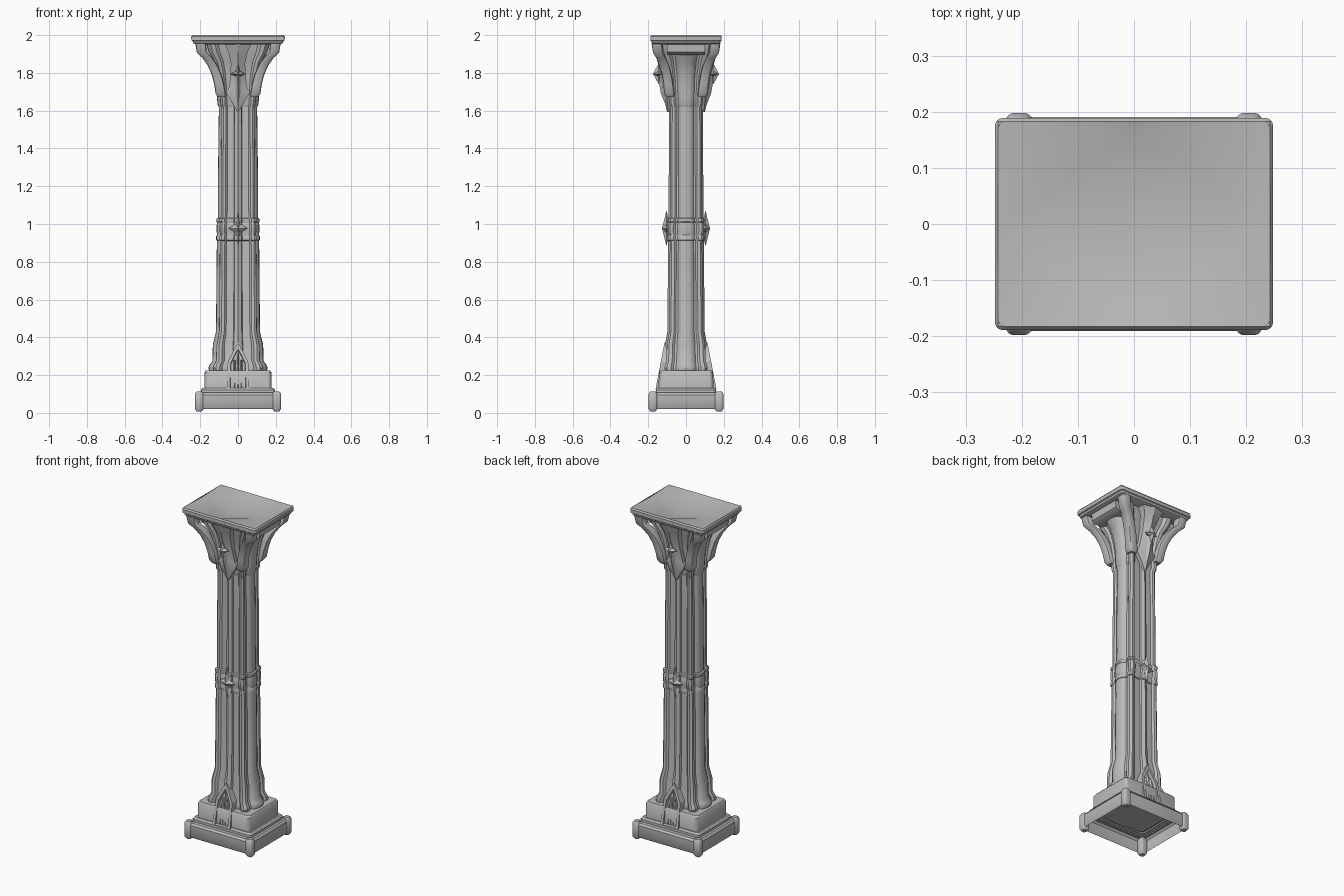
import bpy, bmesh, math

if "Cube" in bpy.data.objects:
    bpy.data.objects.remove(bpy.data.objects["Cube"])

stone = bpy.data.materials.new("grey_stone")
stone.use_nodes = True
stone.diffuse_color = (0.5, 0.5, 0.5, 1)
stone.node_tree.nodes["Principled BSDF"].inputs["Base Color"].default_value = (0.5, 0.5, 0.5, 1)


def finish(name, bm, angle=35, turn=0.0):
    bmesh.ops.recalc_face_normals(bm, faces=bm.faces)
    mesh = bpy.data.meshes.new(name)
    bm.to_mesh(mesh)
    bm.free()
    mesh.materials.append(stone)
    ob = bpy.data.objects.new(name, mesh)
    ob.rotation_euler.z = turn
    bpy.context.collection.objects.link(ob)
    bpy.ops.object.select_all(action='DESELECT')
    ob.select_set(True)
    bpy.context.view_layer.objects.active = ob
    bpy.ops.object.shade_smooth_by_angle(angle=math.radians(angle))
    return ob


def loft(name, rings, start=False, end=False, angle=35, turn=0.0):
    """Skin a list of closed rings, with optional end caps."""
    bm = bmesh.new()
    loops = [[bm.verts.new(p) for p in ring] for ring in rings]
    n = len(loops[0])
    for a, b in zip(loops, loops[1:]):
        for i in range(n):
            j = (i + 1) % n
            bm.faces.new((a[i], a[j], b[j], b[i]))
    if start:
        bm.faces.new(loops[0][::-1])
    if end:
        bm.faces.new(loops[-1])
    return finish(name, bm, angle, turn)


def rounded(hx, hy, z, r=0.02, steps=4):
    """Rounded rectangle at height z."""
    pts = []
    for k, (sx, sy) in enumerate(((1, 1), (-1, 1), (-1, -1), (1, -1))):
        for i in range(steps + 1):
            a = math.pi / 2 * (k + i / steps)
            pts.append((sx * (hx - r) + r * math.cos(a), sy * (hy - r) + r * math.sin(a), z))
    return pts


def slab(name, levels, r=0.02, **kw):
    loft(name, [rounded(hx, hy, z, r) for z, hx, hy in levels], **kw)


# Clustered pier section: one quarter, mirrored to all four
quarter = [(0.112, 0), (0.11, 0.018), (0.102, 0.034), (0.09, 0.042), (0.088, 0.052), (0.096, 0.062),
           (0.095, 0.078), (0.084, 0.088), (0.07, 0.086), (0.06, 0.076), (0.022, 0.076), (0.019, 0.087), (0, 0.097)]
half = quarter + [(-x, y) for x, y in quarter[-2::-1]]
section = half + [(x, -y) for x, y in half[-2:0:-1]]


def pier(name, levels, **kw):
    loft(name, [[(x * sx, y * sy, z) for x, y in section] for z, sx, sy in levels], **kw)


# Stepped base
slab("plinth", [(0.02, 0.215, 0.185), (0.03, 0.221, 0.191), (0.095, 0.221, 0.191),
                (0.107, 0.212, 0.182), (0.107, 0.17, 0.13)])
slab("base_step", [(0.1, 0.197, 0.16), (0.122, 0.197, 0.16), (0.132, 0.188, 0.152), (0.132, 0.15, 0.11)])
slab("base_block", [(0.125, 0.177, 0.146), (0.215, 0.177, 0.143), (0.225, 0.17, 0.136)], start=True, end=True)
for sx in (-1, 1):
    for sy in (-1, 1):
        rings = [[(sx * 0.205 + x, sy * 0.175 + y, z) for x, y, z in rounded(h, h, z, h * 0.6)]
                 for z, h in ((0.008, 0.014), (0.022, 0.023), (0.1, 0.023), (0.114, 0.014))]
        loft("plinth_corner", rings, start=True, end=True, angle=50)

# Shaft with flared foot
pier("lower_shaft", [(0.22, 1.36, 1.25), (0.238, 1.4, 1.3), (0.255, 1.34, 1.25), (0.275, 1.21, 1.18),
                     (0.36, 1.19, 1.15), (0.43, 1.04, 1.02), (0.92, 1.0, 0.97)])
pier("upper_shaft", [(1.02, 0.95, 0.95), (1.3, 0.94, 0.94), (1.66, 0.9, 0.93)])

# Moulded belt around the middle
pier("middle_band", [(0.91, 0.95, 0.95), (0.915, 1.03, 1.05), (0.935, 1.03, 1.05), (0.942, 0.99, 1.02),
                     (0.96, 1.01, 1.09), (0.99, 1.01, 1.09), (1.008, 0.99, 1.02), (1.014, 1.03, 1.05),
                     (1.028, 1.02, 1.04), (1.034, 0.92, 0.93)])

# Capital core flaring up to the top slab
pier("capital_core", [(1.62, 0.92, 0.93), (1.635, 0.97, 1.0), (1.68, 1.0, 1.03), (1.74, 1.03, 1.06),
                      (1.8, 1.12, 1.14), (1.86, 1.3, 1.28), (1.91, 1.6, 1.5), (1.955, 1.75, 1.6)])

# Curved leaves under the four corners: height, centre, half size
leaf_path = [(1.672, 0.086, 0.083, 0.02), (1.69, 0.092, 0.088, 0.027), (1.74, 0.1, 0.094, 0.026),
             (1.79, 0.113, 0.102, 0.026), (1.84, 0.135, 0.115, 0.026), (1.88, 0.163, 0.132, 0.026),
             (1.908, 0.192, 0.149, 0.026), (1.955, 0.198, 0.154, 0.028)]
for sx in (-1, 1):
    for sy in (-1, 1):
        rings = [[(sx * cx + x, sy * cy + y, z) for x, y, z in rounded(h, h, z, h * 0.45, 2)]
                 for z, cx, cy, h in leaf_path]
        loft("corner_leaf", rings, start=True, end=True, angle=40)
    # Outer lip on each side of the capital
    rings = [[(sx * (x + dx), y, z) for dx, y in ((0, -0.1), (0, 0.1), (-0.06, 0.1), (-0.06, -0.1))]
             for z, x in ((1.895, 0.19), (1.91, 0.212), (1.955, 0.216))]
    loft("capital_lip", rings, start=True, end=True)


# Top slab and its dished surface
slab("top_slab", [(1.95, 0.22, 0.172), (1.957, 0.236, 0.181), (1.968, 0.24, 0.184), (1.972, 0.247, 0.189),
                  (1.992, 0.248, 0.189), (2.0, 0.242, 0.183)], r=0.014, start=True)
bm = bmesh.new()
X, Y = 0.242, 0.183
rim = [bm.verts.new(p) for p in ((X, 0, 1.994), (X, Y, 2), (0, Y, 2), (-X, Y, 2),
                                 (-X, 0, 1.994), (-X, -Y, 2), (0, -Y, 2), (X, -Y, 2))]
fold = [rim[0], bm.verts.new((0, 0.163, 1.994)), rim[4], bm.verts.new((0, -0.163, 1.994))]
middle = bm.verts.new((0, 0, 1.952))
for i in range(4):
    bm.faces.new((fold[i], fold[(i + 1) % 4], middle))
for a, b, c, f in ((0, 1, 2, 1), (4, 3, 2, 1), (4, 5, 6, 3), (0, 7, 6, 3)):
    bm.faces.new((rim[a], rim[b], fold[f]))
    bm.faces.new((rim[b], rim[c], fold[f]))
finish("dished_top", bm, 40)


def star(name, z, w, h, y_front, y_back, turn):
    """Four-pointed star with a raised centre."""
    bm = bmesh.new()
    y = (y_front + y_back) / 2
    edge = []
    for i in range(8):
        a = i * math.pi / 4
        k = 1 if i % 2 == 0 else 0.34
        edge.append(bm.verts.new((w * k * math.cos(a), -y, z + h * k * math.sin(a))))
    for depth in (y_front, y_back):
        tip = bm.verts.new((0, -depth, z))
        for i in range(8):
            bm.faces.new((edge[i], edge[(i + 1) % 8], tip))
    finish(name, bm, 10, turn)


def arch(w, foot, eave, peak, inset):
    """Pointed gable outline leaning back with height."""
    outline = ((-w, foot), (w, foot), (w * 0.9, eave), (w * 0.45, (eave + peak) / 2 + 0.004), (0, peak),
               (-w * 0.45, (eave + peak) / 2 + 0.004), (-w * 0.9, eave))
    return [(x, -(0.162 - 0.19 * (z - 0.12) - inset), z) for x, z in outline]


# Ornaments on the front, repeated on the back
for turn in (0, math.pi):
    star("band_star", 0.977, 0.05, 0.095, 0.127, 0.08, turn)
    star("capital_star", 1.795, 0.042, 0.055, 0.175, 0.115, turn)

    # Gabled niche with a recessed panel and ribs
    outer = arch(0.06, 0.125, 0.27, 0.372, 0)
    back = [(x, -0.08, z) for x, y, z in outer]
    loft("niche_frame", [back, outer, arch(0.043, 0.125, 0.262, 0.338, 0),
                         arch(0.04, 0.125, 0.26, 0.332, 0.02)], end=True, angle=20, turn=turn)
    for x, top in ((-0.018, 0.28), (0, 0.315), (0.018, 0.28)):
        rings = [[(x + dx, -(0.162 - 0.19 * (z - 0.12) - inset), z)
                  for dx, inset in ((-0.006, 0.022), (0, 0.008), (0.006, 0.022))] for z in (0.125, top)]
        loft("niche_rib", rings, end=True, angle=20, turn=turn)

    # Keeled central leaf of the capital: height, half width, edge depth, ridge depth
    rings = [[(-w, -0.07, z), (-w, -e, z), (0, -r, z), (w, -e, z), (w, -0.07, z)]
             for z, w, e, r in ((1.592, 0.003, 0.095, 0.1), (1.65, 0.036, 0.1, 0.113), (1.7, 0.066, 0.1, 0.122),
                                (1.715, 0.05, 0.102, 0.124), (1.78, 0.04, 0.11, 0.134), (1.85, 0.038, 0.125, 0.148),
                                (1.91, 0.05, 0.15, 0.166), (1.955, 0.072, 0.165, 0.178))]
    loft("central_leaf", rings, start=True, end=True, angle=20, turn=turn)
    # Slender spear hanging below the capital star
    rings = [[(-w, -y, z), (0, -y - w * 1.2, z), (w, -y, z)]
             for z, w, y in ((1.615, 0.002, 0.1), (1.69, 0.012, 0.118), (1.79, 0.014, 0.134))]
    loft("leaf_spear", rings, start=True, end=True, angle=20, turn=turn)
